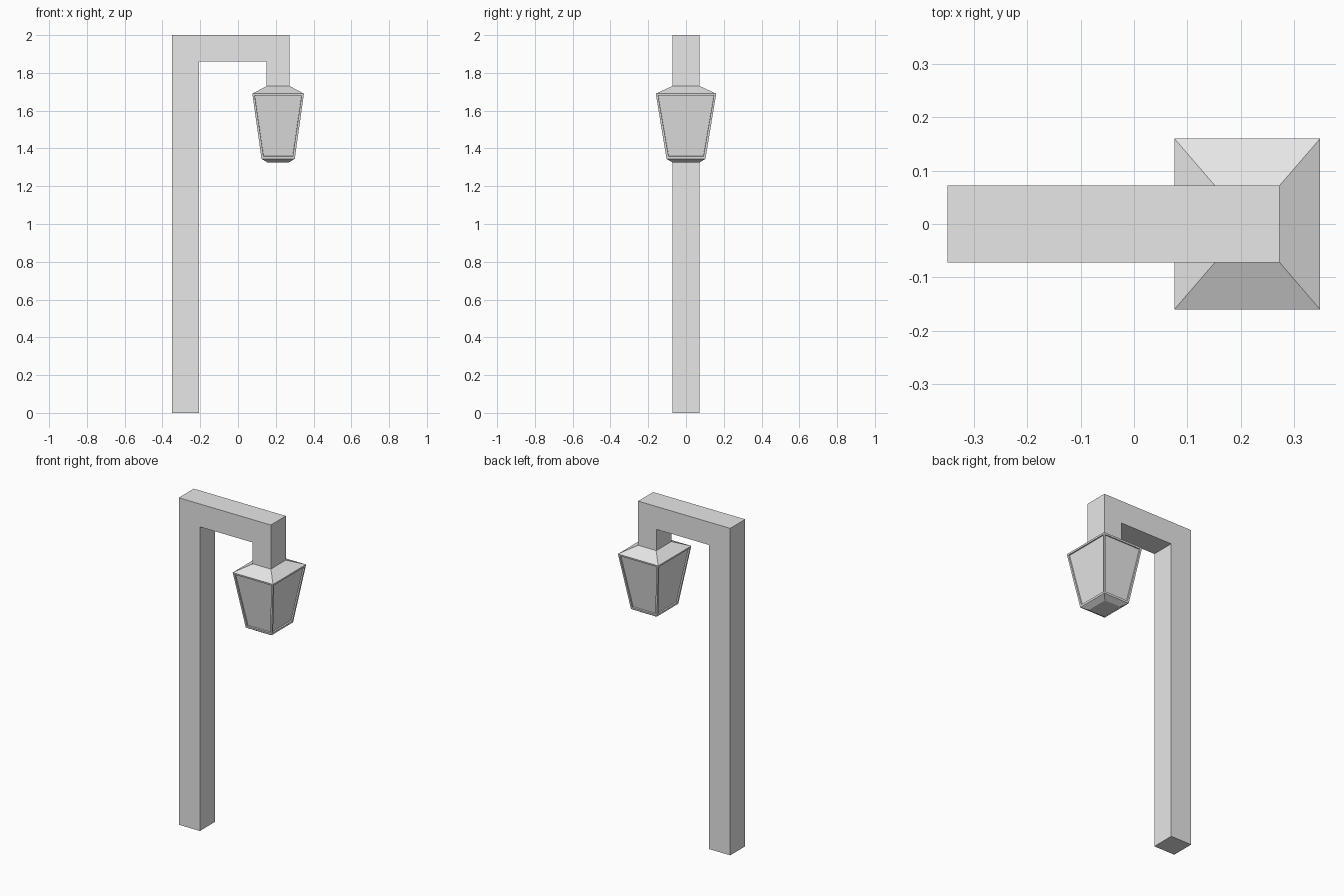
import bpy, bmesh

old = bpy.data.objects.get("Cube")
if old:
    bpy.data.objects.remove(old, do_unlink=True)

grey = bpy.data.materials.new("plain grey")
grey.use_nodes = True
color = (0.8, 0.8, 0.8, 1)
grey.diffuse_color = color
grey.node_tree.nodes["Principled BSDF"].inputs["Base Color"].default_value = color


def add_object(name, bm):
    bmesh.ops.recalc_face_normals(bm, faces=bm.faces)
    mesh = bpy.data.meshes.new(name)
    bm.to_mesh(mesh)
    bm.free()
    mesh.materials.append(grey)
    obj = bpy.data.objects.new(name, mesh)
    bpy.context.collection.objects.link(obj)
    return obj


# Post, arm and hanger: one bent profile extruded through its depth
half_depth = 0.0725
profile = [(-0.35, 0), (-0.207, 0), (-0.207, 1.86), (0.15, 1.86),
           (0.15, 1.73), (0.273, 1.73), (0.273, 2), (-0.35, 2)]
bm = bmesh.new()
side = bm.faces.new([bm.verts.new((x, -half_depth, z)) for x, z in profile])
new = bmesh.ops.extrude_face_region(bm, geom=[side])["geom"]
bmesh.ops.translate(bm, vec=(0, 2 * half_depth, 0),
                    verts=[v for v in new if isinstance(v, bmesh.types.BMVert)])
add_object("post_and_arm", bm)

# Lantern: stacked rectangular rings (half width, half depth, height)
center_x = 0.2125
rings = [(0.055, 0.07, 1.325), (0.088, 0.103, 1.345),
         (0.1365, 0.16, 1.69), (0.061, half_depth, 1.73)]
bm = bmesh.new()
loops = [[bm.verts.new((center_x + sx * w, sy * d, z))
          for sx, sy in ((-1, -1), (1, -1), (1, 1), (-1, 1))]
         for w, d, z in rings]
panes = []
for level, (low, high) in enumerate(zip(loops, loops[1:])):
    for i in range(4):
        j = (i + 1) % 4
        face = bm.faces.new((low[i], low[j], high[j], high[i]))
        if level == 1:
            panes.append(face)
bm.faces.new(loops[0][::-1])
bm.faces.new(loops[-1])
bm.normal_update()

# Recessed panes inside a narrow frame
bmesh.ops.inset_individual(bm, faces=panes, thickness=0.016, depth=0)
bmesh.ops.inset_individual(bm, faces=panes, thickness=0.001, depth=-0.008)
add_object("lantern", bm)
